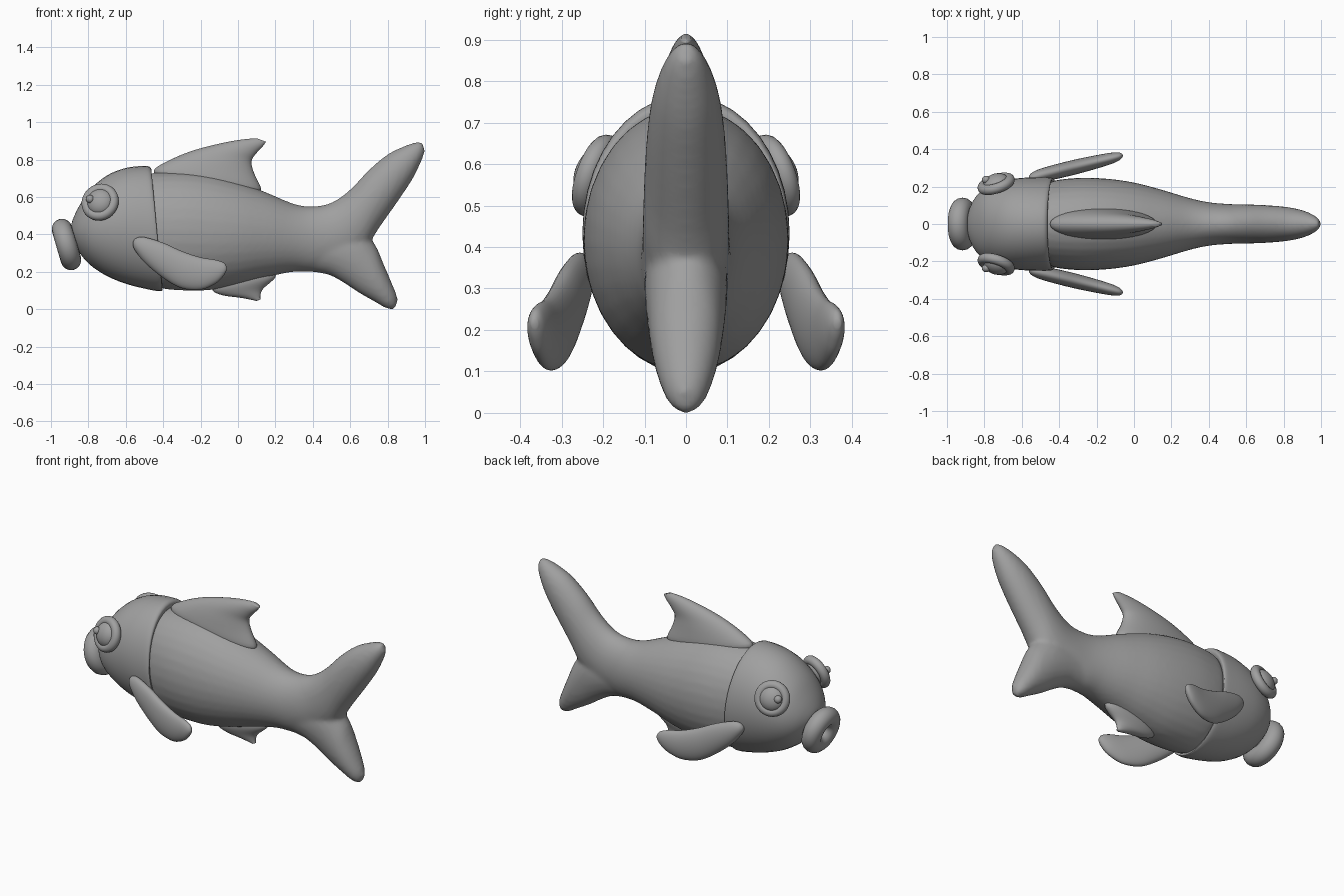
import bpy, bmesh, math
from mathutils import Vector

if "Cube" in bpy.data.objects:
    bpy.data.objects.remove(bpy.data.objects["Cube"])

grey = bpy.data.materials.new("grey")
grey.diffuse_color = (0.35, 0.35, 0.35, 1)
grey.use_nodes = True
grey.node_tree.nodes["Principled BSDF"].inputs["Base Color"].default_value = grey.diffuse_color


def finish(name, bm):
    """Turn a bmesh into a smooth, coloured object."""
    bmesh.ops.recalc_face_normals(bm, faces=bm.faces[:])
    for f in bm.faces:
        f.smooth = True
    mesh = bpy.data.meshes.new(name)
    bm.to_mesh(mesh)
    bm.free()
    mesh.materials.append(grey)
    obj = bpy.data.objects.new(name, mesh)
    bpy.context.collection.objects.link(obj)
    return obj


def catmull(rows, steps):
    """Smoothly interpolate rows of numbers."""
    out = []
    for i in range(len(rows) - 1):
        p0, p1 = rows[max(i - 1, 0)], rows[i]
        p2, p3 = rows[i + 1], rows[min(i + 2, len(rows) - 1)]
        for s in range(steps):
            t = s / steps
            out.append([0.5 * (2 * b + (c - a) * t + (2 * a - 5 * b + 4 * c - d) * t * t
                               + (3 * b - a - 3 * c + d) * t ** 3)
                        for a, b, c, d in zip(p0, p1, p2, p3)])
    return out + [rows[-1]]


def loft(bm, rows, center_y=lambda x: 0.0, sides=32, steps=4):
    """Rows are (x1, z1, x2, z2, half_width): elliptical rings between two edge points."""
    rings = []
    for x1, z1, x2, z2, w in catmull(rows, steps):
        a, b = Vector((x1, center_y(x1), z1)), Vector((x2, center_y(x2), z2))
        mid, half = (a + b) / 2, (a - b) / 2
        rings.append([bm.verts.new(mid + half * math.cos(t) + Vector((0, w * math.sin(t), 0)))
                      for t in (2 * math.pi * k / sides for k in range(sides))])
    for r, q in zip(rings, rings[1:]):
        for k in range(sides):
            n = (k + 1) % sides
            bm.faces.new((r[k], r[n], q[n], q[k]))
    # rounded ends closed with a fan
    for r in (rings[0], rings[-1]):
        c = bm.verts.new(sum((v.co for v in r), Vector()) / sides)
        for k in range(sides):
            bm.faces.new((r[k], r[(k + 1) % sides], c))


def torus(bm, center, axis, major, minor, nu=40, nv=16):
    rot = Vector(axis).to_track_quat('Z', 'Y')
    g = [[bm.verts.new(Vector(center) + rot @ Vector((
        (major + minor * math.cos(v)) * math.cos(u),
        (major + minor * math.cos(v)) * math.sin(u), minor * math.sin(v))))
        for v in (2 * math.pi * j / nv for j in range(nv))]
        for u in (2 * math.pi * i / nu for i in range(nu))]
    for i in range(nu):
        for j in range(nv):
            i2, j2 = (i + 1) % nu, (j + 1) % nv
            bm.faces.new((g[i][j], g[i2][j], g[i2][j2], g[i][j2]))


def ball(bm, center, axis, radius, depth):
    rot = Vector(axis).to_track_quat('Z', 'Y')
    made = bmesh.ops.create_uvsphere(bm, u_segments=28, v_segments=16, radius=1)
    for v in made["verts"]:
        v.co = Vector(center) + rot @ Vector((v.co.x * radius, v.co.y * radius, v.co.z * depth))


# body flowing into the upper tail lobe, fused with the lower lobe
bm = bmesh.new()
loft(bm, [(-.48, .70, -.43, .14, .205), (-.46, .728, -.41, .112, .23), (-.3, .738, -.3, .1, .247),
          (-.15, .722, -.15, .102, .243), (0, .682, 0, .13, .222), (.15, .625, .15, .17, .183),
          (.3, .563, .3, .2, .138), (.4, .55, .42, .2, .115), (.5, .57, .56, .22, .106),
          (.6, .64, .67, .30, .104), (.7, .745, .745, .42, .1), (.8, .828, .85, .57, .09),
          (.88, .868, .93, .69, .072), (.95, .893, .98, .79, .045), (.985, .892, 1.0, .845, .02)])
loft(bm, [(.36, .48, .36, .203, .10), (.5, .47, .48, .185, .1), (.64, .45, .57, .138, .1),
          (.73, .35, .65, .085, .092), (.775, .25, .73, .04, .08), (.82, .145, .785, .008, .06),
          (.845, .085, .82, -.002, .04), (.855, .05, .84, .002, .015)])
body = finish("body_and_tail", bm)
rm = body.modifiers.new("fuse", 'REMESH')
rm.mode = 'VOXEL'
rm.voxel_size = 0.012
rm.use_smooth_shade = True
sm = body.modifiers.new("soften", 'SMOOTH')
sm.factor = 0.5
sm.iterations = 8

# head cap with a rim that overlaps the body
bm = bmesh.new()
loft(bm, [(-.47, .715, -.418, .125, .22), (-.463, .735, -.405, .106, .238),
          (-.468, .757, -.41, .098, .247), (-.5, .766, -.45, .1, .25), (-.6, .755, -.58, .13, .247),
          (-.7, .715, -.69, .172, .233), (-.79, .64, -.78, .228, .2), (-.85, .55, -.835, .285, .15),
          (-.885, .475, -.87, .34, .085), (-.893, .43, -.885, .385, .03)], sides=40)
finish("head", bm)

# thick ring of the lips, closed behind
bm = bmesh.new()
torus(bm, (-.917, 0, .346), (-.96, 0, -.28), .086, .055)
ball(bm, (-.895, 0, .352), (-.96, 0, -.28), .08, .03)
finish("lips", bm)

# dorsal fin and belly fin, built from base to tip
bm = bmesh.new()
loft(bm, [(-.42, .69, .115, .625, .07), (-.45, .742, .122, .65, .082), (-.38, .79, .085, .73, .072),
          (-.25, .845, .072, .79, .056), (-.1, .885, .095, .83, .042), (.02, .907, .13, .868, .027),
          (.1, .914, .15, .895, .012)])
finish("dorsal_fin", bm)
bm = bmesh.new()
loft(bm, [(-.13, .15, .19, .21, .05), (-.135, .1, .2, .17, .05), (-.08, .074, .135, .11, .036),
          (.02, .06, .12, .075, .022), (.1, .044, .12, .052, .01)])
finish("belly_fin", bm)

# paired parts
for side, label in ((-1, "right"), (1, "left")):
    # side fin, spreading outward towards the back
    bm = bmesh.new()
    loft(bm, [(-.562, .36, -.562, .34, .01), (-.545, .38, -.545, .305, .026),
              (-.5, .385, -.49, .24, .036), (-.4, .355, -.39, .16, .04), (-.3, .31, -.3, .112, .04),
              (-.2, .277, -.2, .104, .036), (-.12, .264, -.12, .137, .03),
              (-.075, .248, -.08, .175, .02), (-.06, .225, -.062, .205, .008)],
         center_y=lambda x: side * (.248 + (x + .55) * .24))
    finish(label + "_side_fin", bm)

    # eye: rim, domed eyeball and small pupil
    axis = Vector((-.3, side * .9, .32)).normalized()
    center = Vector((-.737, side * .215, .572))
    bm = bmesh.new()
    torus(bm, center, axis, .076, .027)
    finish(label + "_eye_rim", bm)
    bm = bmesh.new()
    ball(bm, center, axis, .074, .052)
    finish(label + "_eyeball", bm)
    forward = (Vector((-1, 0, .2)) - axis * axis.dot(Vector((-1, 0, .2)))).normalized()
    bm = bmesh.new()
    ball(bm, center + axis * .042 + forward * .045, axis, .022, .02)
    finish(label + "_pupil", bm)
